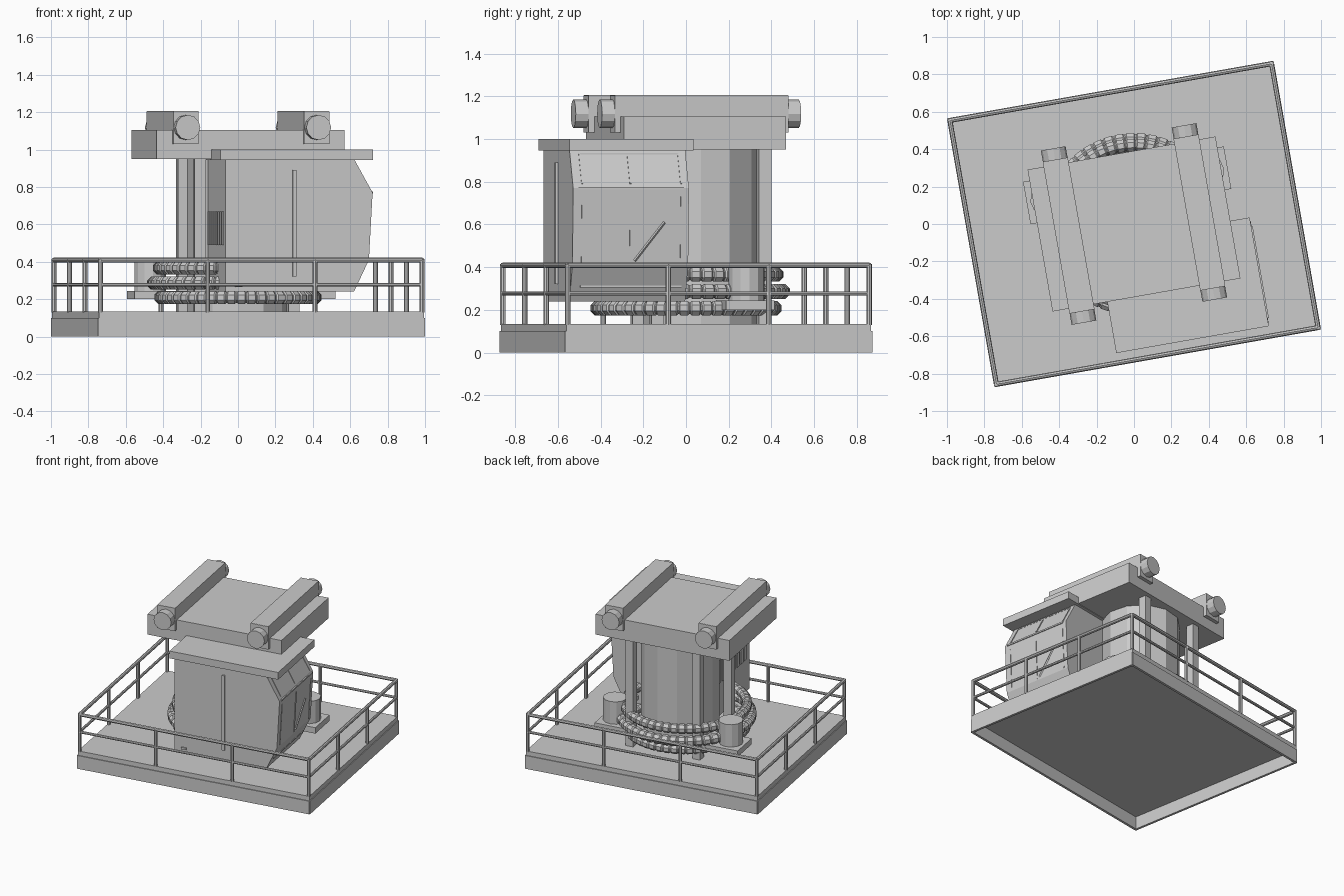
import bpy, bmesh
from math import cos, sin, pi, radians
from mathutils import Vector, Matrix

if "Cube" in bpy.data.objects:
    bpy.data.objects.remove(bpy.data.objects["Cube"])

# Everything is built square to the axes, then turned 10 degrees at the end.
TURN = Matrix.Rotation(radians(10), 4, 'Z')


def finish(name, bm):
    bmesh.ops.recalc_face_normals(bm, faces=bm.faces)
    me = bpy.data.meshes.new(name)
    bm.to_mesh(me)
    bm.free()
    ob = bpy.data.objects.new(name, me)
    bpy.context.collection.objects.link(ob)
    return ob


def add_box(bm, x0, x1, y0, y1, z0, z1):
    m = Matrix.Translation(((x0 + x1) / 2, (y0 + y1) / 2, (z0 + z1) / 2))
    m = m @ Matrix.Diagonal((x1 - x0, y1 - y0, z1 - z0, 1))
    bmesh.ops.create_cube(bm, size=1, matrix=m)


def box(name, *b):
    bm = bmesh.new()
    add_box(bm, *b)
    return finish(name, bm)


def add_rod(bm, a, b, r, sides=8, spin=0.0):
    a, b = Vector(a), Vector(b)
    d = b - a
    m = Matrix.Translation((a + b) / 2) @ d.to_track_quat('Z', 'Y').to_matrix().to_4x4()
    m = m @ Matrix.Rotation(spin, 4, 'Z')
    bmesh.ops.create_cone(bm, cap_ends=True, segments=sides, radius1=r, radius2=r,
                          depth=d.length, matrix=m)


def rod(name, a, b, r, sides=8, spin=0.0):
    bm = bmesh.new()
    add_rod(bm, a, b, r, sides, spin)
    return finish(name, bm)


# Base: deck on a hollow rim of four beams
A, B, T = 0.887, 0.73, 0.018
box("deck", -A + .006, A - .006, -B + .006, B - .006, 0.095, 0.134)
bm = bmesh.new()
for s in (-1, 1):
    add_box(bm, -A + .004, A - .004, *sorted((s * B, s * (B - T))), 0, 0.1)
    add_box(bm, *sorted((s * A, s * (A - T))), -B + .004, B - .004, 0, 0.1)
finish("base_rim", bm)

# Railing: three bays per side, top rail and mid rail
ra, rb = A - .014, B - .014
corners = [Vector(c) for c in ((-ra, -rb, 0), (ra, -rb, 0), (ra, rb, 0), (-ra, rb, 0))]
bm = bmesh.new()
for i in range(4):
    p, q = corners[i], corners[(i + 1) % 4]
    for z, r in ((0.409, .013), (0.277, .010)):
        add_rod(bm, p + Vector((0, 0, z)), q + Vector((0, 0, z)), r)
    for k in range(3):
        c = p.lerp(q, k / 3)
        add_rod(bm, c + Vector((0, 0, .13)), c + Vector((0, 0, .415)), .013)
finish("railing", bm)

# Central tower and its four legs
cx, cy = 0.012, 0.069
rod("tower", (cx, cy, .13), (cx, cy, .96), .272, 12, radians(-10))
bm = bmesh.new()
for sx in (-1, 1):
    for sy in (-1, 1):
        x, y = cx + sx * .255, cy + sy * .255
        add_box(bm, x - .03, x + .03, y - .03, y + .03, .13, .96)
finish("tower_legs", bm)


# Ribbed hose coils
def coil(name, R, r, z, ribs=50, sides=8):
    bm = bmesh.new()
    rings = []
    for i in range(ribs):
        for t, k in ((0, .82), (.12, 1), (.78, 1), (.9, .82)):
            a = 2 * pi * (i + t) / ribs
            rings.append([bm.verts.new(((R + k * r * cos(b)) * cos(a),
                                        (R + k * r * cos(b)) * sin(a), z + k * r * sin(b)))
                          for b in [2 * pi * (j + .5) / sides for j in range(sides)]])
    for i, g in enumerate(rings):
        h = rings[(i + 1) % len(rings)]
        for j in range(sides):
            n = (j + 1) % sides
            bm.faces.new((g[j], h[j], h[n], g[n]))
    return finish(name, bm)


coil("hose_coil_low", .414, .036, .208)
coil("hose_coil_mid", .452, .037, .286)
coil("hose_coil_top", .422, .036, .366)

# Cross plate carrying two drums
box("drum_plate", -.545, .545, .095, .325, .2, .245)
for s, n in ((-1, "left"), (1, "right")):
    rod("drum_" + n, (s * .44, .21, .24), (s * .44, .21, .415), .085, 12)

# Top platform with two beams, end brackets and rollers
box("top_platform", -.51, .51, -.385, .385, .95, 1.105)
for s, n in ((-1, "left"), (1, "right")):
    u = s * .355
    box("top_beam_" + n, u - .068, u + .068, -.41, .41, 1.105, 1.205)
    bm = bmesh.new()
    for e in (-1, 1):
        add_box(bm, u - .068, u + .068, *sorted((e * .384, e * .412)), 1.03, 1.204)
    finish("beam_brackets_" + n, bm)
    bm = bmesh.new()
    for e in (-1, 1):
        add_rod(bm, (u, e * .41, 1.118), (u, e * .473, 1.118), .067, 12)
    finish("beam_rollers_" + n, bm)

# Cabin body: side profile pushed across its width
prof = [(-.182, .24), (.516, .24), (.597, .41), (.617, .77), (.516, .95), (-.182, .95)]
V0, V1 = -.645, -.095
bm = bmesh.new()
f = bm.faces.new([bm.verts.new((u, V0, z)) for u, z in prof])
g = bmesh.ops.extrude_face_region(bm, geom=[f])
bmesh.ops.translate(bm, vec=(0, V1 - V0, 0),
                    verts=[v for v in g['geom'] if isinstance(v, bmesh.types.BMVert)])
finish("cabin_body", bm)
box("cabin_roof", -.213, .615, -.663, -.073, .945, 1.0)


# Window trim strips lying on the sloped cabin front
def on_front(v, z):
    for (u0, z0), (u1, z1) in zip(prof[1:4], prof[2:5]):
        if z <= z1:
            return Vector((u0 + (u1 - u0) * (z - z0) / (z1 - z0), v, z))


bm = bmesh.new()
for va, za, vb, zb, r in (
        (-.62, .77, -.12, .77, .008), (-.60, .31, -.12, .31, .006),
        (-.37, .42, -.37, .73, .006), (-.37, .79, -.37, .92, .006),
        (-.60, .42, -.60, .73, .005), (-.13, .42, -.13, .73, .005),
        (-.60, .79, -.60, .93, .005), (-.13, .79, -.13, .93, .005),
        (-.60, .93, -.13, .93, .005)):
    add_rod(bm, on_front(va, za), on_front(vb, zb), r, 4, pi / 4)
finish("window_trim", bm)
rod("wiper", on_front(-.35, .43), on_front(-.21, .61), .007, 4)

# Door bar, step and side vent on the cabin
box("door_bar", .182, .202, -.657, -.64, .32, .89)
box("door_step", -.13, -.09, -.655, -.64, .265, .28)
bm = bmesh.new()
for i in range(8):
    v = -.57 + i * .06
    add_box(bm, -.19, -.18, v - .018, v + .018, .49, .67)
finish("side_vent", bm)

# Turn the finished model
for ob in bpy.context.scene.objects:
    ob.data.transform(TURN)
